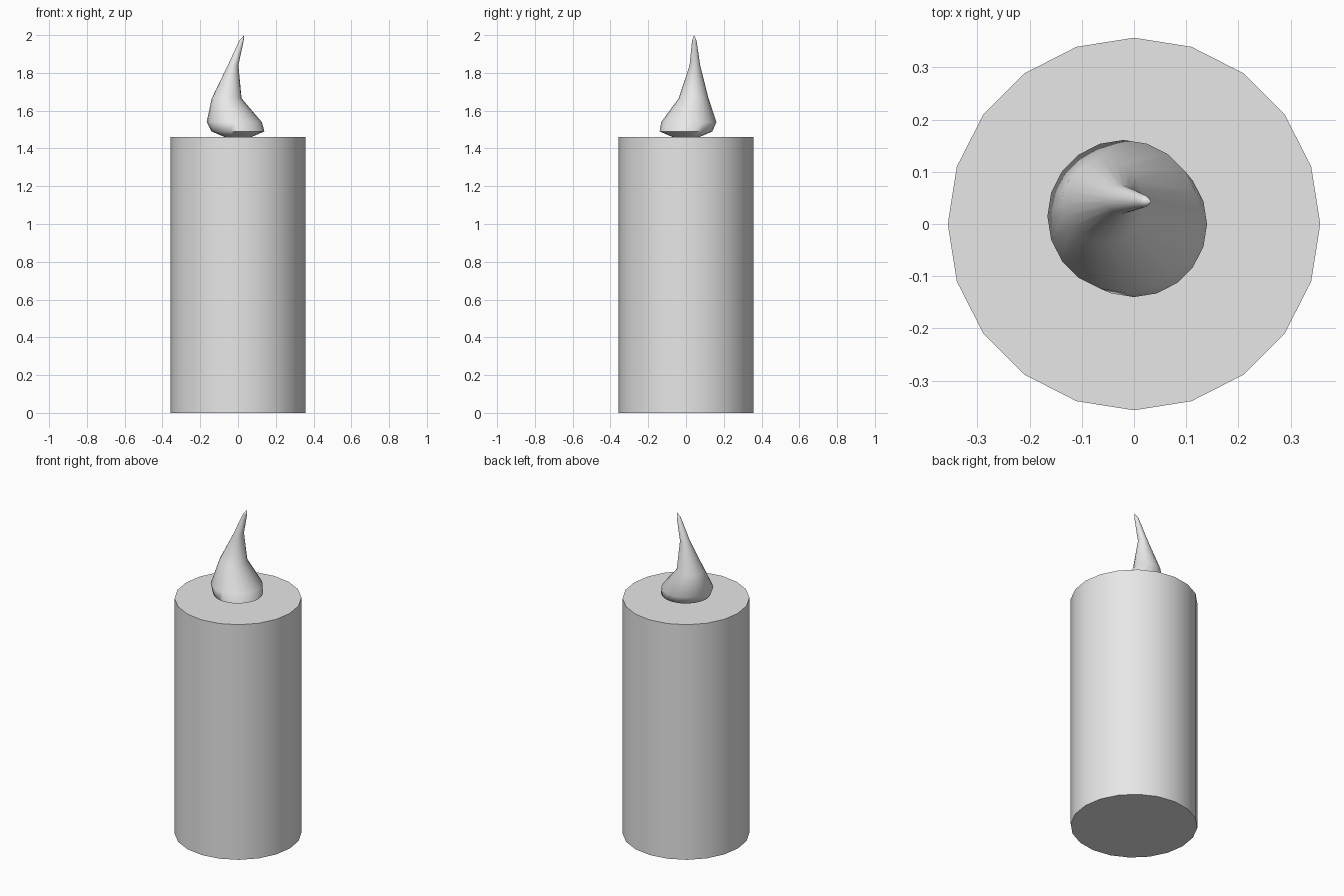
import bpy
import bmesh
import math

cube = bpy.data.objects.get("Cube")
if cube:
    bpy.data.objects.remove(cube, do_unlink=True)

SIDES = 20

wax = bpy.data.materials.new("light_grey")
wax.use_nodes = True
grey = (0.8, 0.8, 0.8, 1)
wax.diffuse_color = grey
wax.node_tree.nodes["Principled BSDF"].inputs["Base Color"].default_value = grey


def loft(name, rings, smooth_angle, tip=None):
    """Skin a stack of (x, y, z, radius) rings, capped or drawn to a tip."""
    bm = bmesh.new()
    loops = []
    for x, y, z, r in rings:
        turns = [2 * math.pi * i / SIDES for i in range(SIDES)]
        loops.append([bm.verts.new((x + r * math.cos(a), y + r * math.sin(a), z))
                      for a in turns])
    for low, high in zip(loops, loops[1:]):
        for i in range(SIDES):
            j = (i + 1) % SIDES
            bm.faces.new((low[i], low[j], high[j], high[i]))
    bm.faces.new(loops[0][::-1])
    if tip:
        point = bm.verts.new(tip)
        for i in range(SIDES):
            bm.faces.new((loops[-1][i], loops[-1][(i + 1) % SIDES], point))
    else:
        bm.faces.new(loops[-1])
    mesh = bpy.data.meshes.new(name)
    bm.to_mesh(mesh)
    bm.free()
    mesh.materials.append(wax)
    obj = bpy.data.objects.new(name, mesh)
    bpy.context.collection.objects.link(obj)
    bpy.ops.object.select_all(action="DESELECT")
    obj.select_set(True)
    bpy.context.view_layer.objects.active = obj
    bpy.ops.object.shade_smooth_by_angle(angle=math.radians(smooth_angle))
    return obj


# Straight candle body
loft("candle_body", [(0, 0, 0, 0.357), (0, 0, 1.46, 0.357)], 30)

# Flame that leans aside and curls back to a point
loft("flame", [
    (0, 0, 1.46, 0.07),
    (0, 0, 1.49, 0.14),
    (-0.02, 0.015, 1.54, 0.146),
    (-0.06, 0.04, 1.665, 0.079),
    (-0.026, 0.047, 1.84, 0.028),
    (0.018, 0.044, 1.97, 0.012),
], 70, tip=(0.033, 0.043, 2.0))
